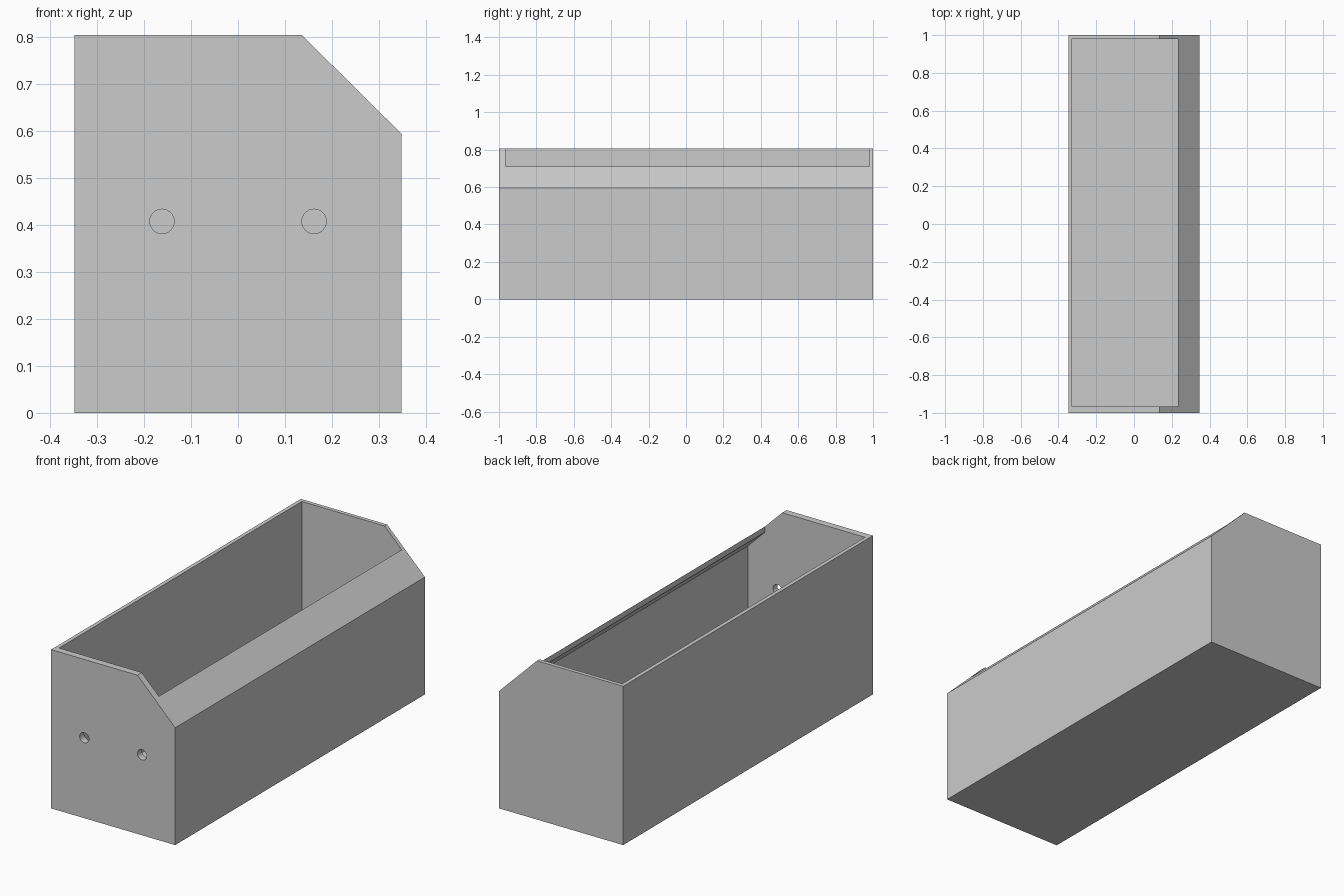
import bpy
import bmesh
import math

if "Cube" in bpy.data.objects:
    bpy.data.objects.remove(bpy.data.objects["Cube"])

grey = bpy.data.materials.new("light_grey")
grey.diffuse_color = (0.6, 0.6, 0.6, 1)
grey.use_nodes = True
grey.node_tree.nodes["Principled BSDF"].inputs["Base Color"].default_value = grey.diffuse_color


def prism(name, profile, y0, y1):
    """Extrude an x-z profile along y."""
    bm = bmesh.new()
    face = bm.faces.new([bm.verts.new((x, y0, z)) for x, z in profile])
    new = bmesh.ops.extrude_face_region(bm, geom=[face])["geom"]
    verts = [v for v in new if isinstance(v, bmesh.types.BMVert)]
    bmesh.ops.translate(bm, verts=verts, vec=(0, y1 - y0, 0))
    bmesh.ops.recalc_face_normals(bm, faces=bm.faces)
    mesh = bpy.data.meshes.new(name)
    bm.to_mesh(mesh)
    bm.free()
    mesh.materials.append(grey)
    obj = bpy.data.objects.new(name, mesh)
    bpy.context.collection.objects.link(obj)
    return obj


def cut(target, cutter):
    """Subtract the cutter, then discard it."""
    mod = target.modifiers.new("cut", 'BOOLEAN')
    mod.operation = 'DIFFERENCE'
    mod.solver = 'EXACT'
    mod.object = cutter
    cutter.hide_render = True
    bpy.context.view_layer.objects.active = target
    bpy.ops.object.modifier_apply(modifier=mod.name)
    bpy.data.objects.remove(cutter)


# Bin body with one chamfered top edge
W, H = 0.348, 0.805
bin_body = prism("bin_body", [(-W, 0), (W, 0), (W, 0.595), (0.136, H), (-W, H)], -1, 1)

# Hollow: follows the chamfer inside, then rises straight through the opening
cavity = [(-0.328, 0.02), (0.328, 0.02), (0.328, 0.586),
          (0.232, 0.681), (0.232, 0.9), (-0.328, 0.9)]
cut(bin_body, prism("cavity_cutter", cavity, -0.965, 0.98))

# Two mounting holes through the thicker front wall
for cx in (-0.162, 0.162):
    ring = [(cx + 0.026 * math.cos(a * math.tau / 32),
             0.408 + 0.026 * math.sin(a * math.tau / 32)) for a in range(32)]
    cut(bin_body, prism("hole_cutter", ring, -1.1, -0.9))

# Smooth hole walls, crisp edges elsewhere
bpy.ops.object.select_all(action='DESELECT')
bin_body.select_set(True)
bpy.context.view_layer.objects.active = bin_body
bpy.ops.object.shade_smooth_by_angle(angle=math.radians(30))
